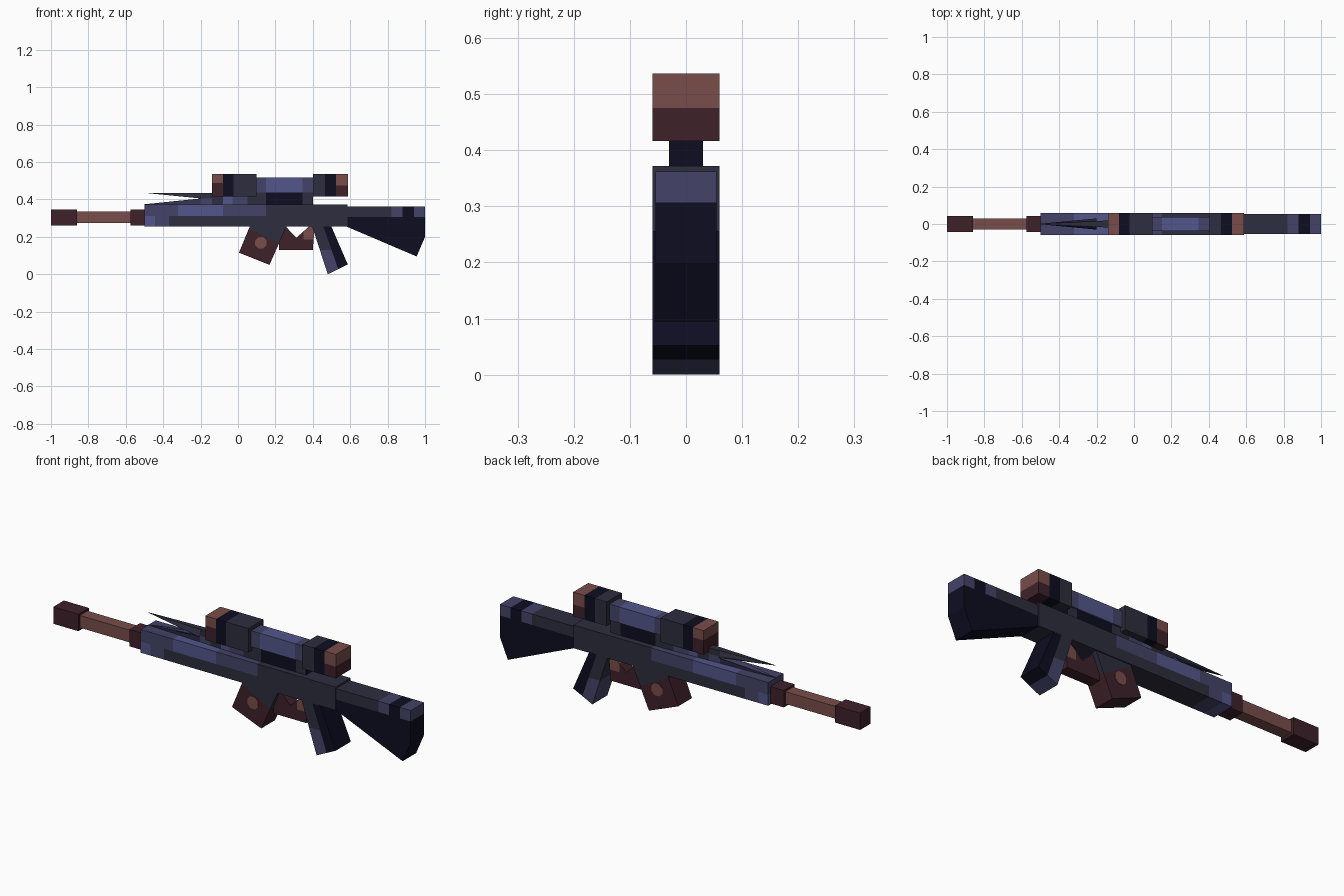
import bpy, bmesh, math
from mathutils import Vector

if "Cube" in bpy.data.objects:
    bpy.data.objects.remove(bpy.data.objects["Cube"], do_unlink=True)

# Colours, given as sRGB and stored linear
PALETTE = {"navy": (13, 13, 33), "charcoal": (45, 45, 62), "purple": (67, 67, 104),
           "blue": (82, 86, 138), "brown": (120, 77, 74), "maroon": (62, 33, 42)}
NAMES = list(PALETTE)
MATS = []
for name, rgb in PALETTE.items():
    lin = [((c / 255 + 0.055) / 1.055) ** 2.4 for c in rgb] + [1.0]
    m = bpy.data.materials.new(name)
    m.use_nodes = True
    m.diffuse_color = lin
    bsdf = m.node_tree.nodes["Principled BSDF"]
    bsdf.inputs["Base Color"].default_value = lin
    bsdf.inputs["Roughness"].default_value = 0.9
    MATS.append(m)


def prism(name, profile, half_y, rule, xcuts=(), zcuts=(), planes=(), taper=None):
    """Extrude an x-z profile across y, cut it along planes, colour faces by rule(centre)."""
    bm = bmesh.new()
    face = bm.faces.new([bm.verts.new((x, -half_y, z)) for x, z in profile])
    ext = bmesh.ops.extrude_face_region(bm, geom=[face])
    for v in ext["geom"]:
        if isinstance(v, bmesh.types.BMVert):
            v.co.y = half_y
    if taper:
        for v in bm.verts:
            v.co.y *= taper(v.co)
    cuts = [((x, 0, 0), (1, 0, 0)) for x in xcuts] + [((0, 0, z), (0, 0, 1)) for z in zcuts]
    for co, no in cuts + list(planes):
        bmesh.ops.bisect_plane(bm, geom=bm.verts[:] + bm.edges[:] + bm.faces[:],
                               plane_co=co, plane_no=no)
    bmesh.ops.recalc_face_normals(bm, faces=bm.faces)
    for f in bm.faces:
        c = f.calc_center_median()
        f.material_index = NAMES.index(rule(c) if callable(rule) else rule)
    mesh = bpy.data.meshes.new(name)
    bm.to_mesh(mesh)
    bm.free()
    for m in MATS:
        mesh.materials.append(m)
    ob = bpy.data.objects.new(name, mesh)
    bpy.context.collection.objects.link(ob)
    return ob


def box(name, x0, x1, z0, z1, half_y, rule, **kw):
    return prism(name, [(x0, z0), (x1, z0), (x1, z1), (x0, z1)], half_y, rule, **kw)


def bands(v, limits, colours):
    """Colour of the band that v falls in."""
    for lim, col in zip(limits, colours):
        if v < lim:
            return col
    return colours[-1]


# Barrel
box("muzzle", -1.0, -0.86, 0.26, 0.345, 0.042, "maroon")
box("barrel", -0.86, -0.575, 0.273, 0.335, 0.03, "brown")
box("barrel_collar", -0.575, -0.5, 0.26, 0.345, 0.042, "maroon")

# Body with camouflage patches
UPPER, LOWER = (-0.32, -0.08, 0.15), (-0.445, -0.37)


def body_rule(c):
    if c.z > 0.31:
        return bands(c.x, UPPER, ("purple", "blue", "purple", "charcoal"))
    return bands(c.x, LOWER, ("blue", "purple", "charcoal"))


box("body", -0.5, 0.585, 0.255, 0.372, 0.06, body_rule,
    xcuts=UPPER + LOWER, zcuts=(0.31,))

# Top rail with two pointed prongs
RAIL = (-0.14, -0.08, -0.03, 0.05)
prism("top_rail", [(-0.5, 0.37), (0.1, 0.37), (0.1, 0.435), (-0.5, 0.435),
                   (-0.2, 0.405), (-0.5, 0.374)], 0.03,
      lambda c: bands(c.x, RAIL, ("purple" if c.z < 0.41 else "charcoal",
                                  "charcoal", "blue", "purple", "charcoal")),
      xcuts=RAIL + (-0.2,), zcuts=(0.405,), taper=lambda co: 0.05 if co.x < -0.4 else 1)

# Scope
MOUNT = (0.15, 0.345)
box("scope_mount", 0.1, 0.4, 0.37, 0.45, 0.03,
    lambda c: "navy" if c.x > 0.39 else bands(c.x, MOUNT, ("charcoal", "navy", "charcoal")),
    xcuts=MOUNT)
box("scope_tube", 0.1, 0.4, 0.437, 0.518, 0.038,
    lambda c: bands(c.x, MOUNT, ("purple", "blue", "purple")), xcuts=MOUNT)


def lens_colour(c, z):
    return "brown" if c.z > z else "maroon"


FRONT, REAR = (-0.08, -0.025), (0.465, 0.525)
box("scope_front", -0.14, 0.1, 0.416, 0.537, 0.06,
    lambda c: bands(c.x, FRONT, (lens_colour(c, 0.488), "navy", "charcoal")),
    xcuts=FRONT, zcuts=(0.488,))
box("scope_rear", 0.4, 0.587, 0.416, 0.537, 0.06,
    lambda c: bands(c.x, REAR, ("charcoal", "navy", lens_colour(c, 0.475))),
    xcuts=REAR, zcuts=(0.475,))

# Stock
STOCK = (0.82, 0.88, 0.94)
prism("stock", [(0.58, 0.255), (0.955, 0.095), (1.0, 0.2), (1.0, 0.362), (0.58, 0.362)], 0.054,
      lambda c: "navy" if c.z < 0.307 else bands(c.x, STOCK, ("charcoal", "purple", "navy", "purple")),
      xcuts=STOCK, zcuts=(0.307,))

# Grip, split lengthwise into a light front and dark back
split, split_n = Vector((0.455, 0, 0.26)), Vector((0.23, 0, 0.08))


def grip_rule(c):
    if (c - split).dot(split_n) > 0:
        return "navy"
    return "purple" if c.z < 0.13 else "charcoal"


prism("grip", [(0.395, 0.26), (0.48, 0.0), (0.587, 0.052), (0.497, 0.26)], 0.06,
      grip_rule, zcuts=(0.13,), planes=[(split, split_n)])

# Slanted magazine with a dark upper end and a round spot on each side
mag, mag_n = Vector((0.053, 0, 0.25)), Vector((0.09, 0, 0.167))
prism("magazine", [(0.005, 0.115), (0.168, 0.05), (0.262, 0.26), (0.065, 0.26)], 0.055,
      lambda c: "charcoal" if (c - mag).dot(mag_n) > 0 else "maroon", planes=[(mag, mag_n)])
for side, y in (("right", -0.055), ("left", 0.055)):
    spot = prism(side + "_magazine_spot",
                 [(0.122 + 0.033 * math.cos(a * math.pi / 4 + 0.39),
                   0.168 + 0.033 * math.sin(a * math.pi / 4 + 0.39)) for a in range(8)],
                 0.002, "brown")
    spot.location.y = y

# Trigger guard with a notch on top
prism("trigger_guard", [(0.22, 0.13), (0.4, 0.13), (0.41, 0.26), (0.385, 0.26),
                        (0.312, 0.195), (0.25, 0.26), (0.22, 0.26)], 0.03,
      lambda c: "brown" if c.x > 0.35 and c.z > 0.185 else "maroon",
      xcuts=(0.35,), zcuts=(0.185,))
